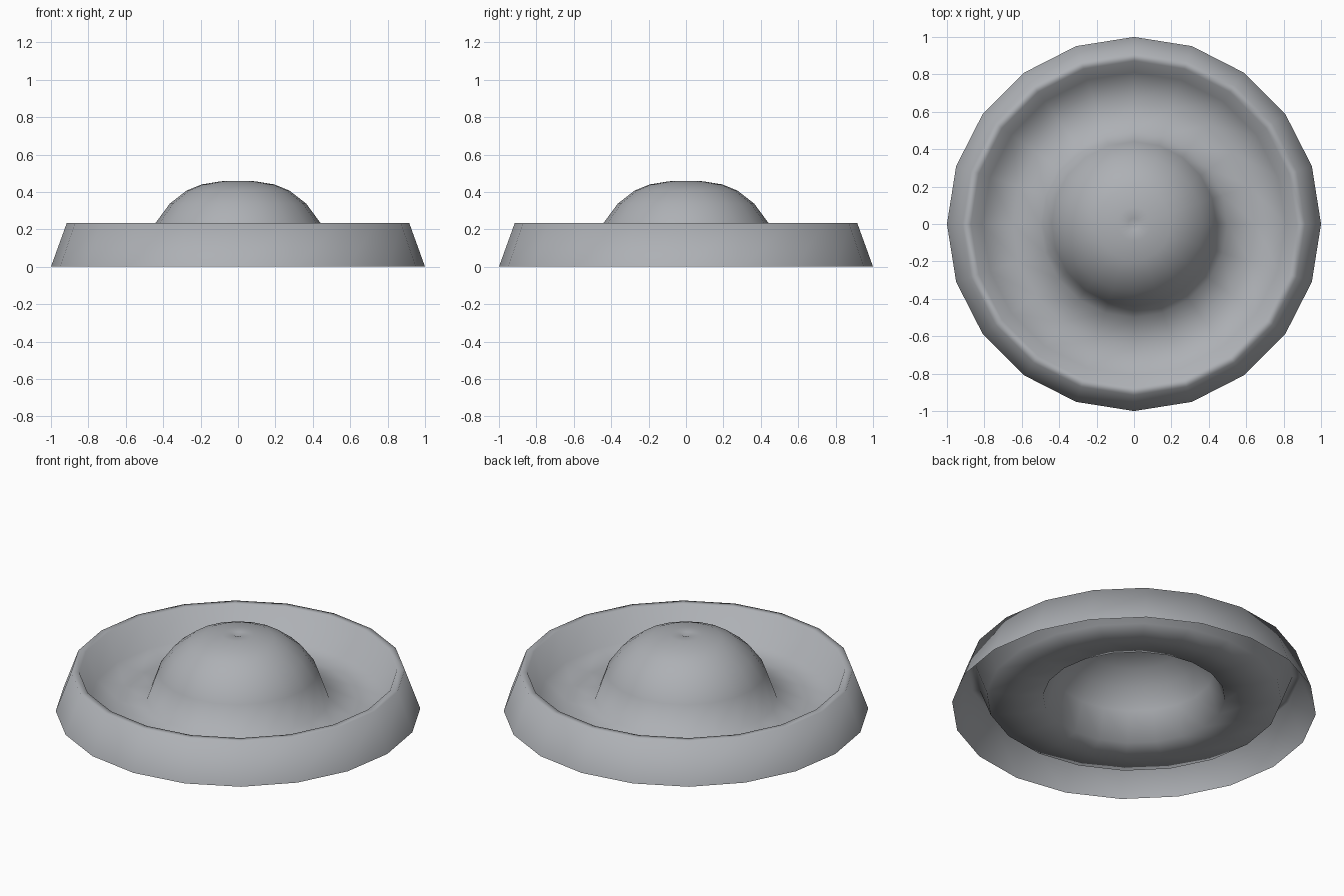
import bpy, math

if "Cube" in bpy.data.objects:
    bpy.data.objects.remove(bpy.data.objects["Cube"])

SIDES = 20
grey = bpy.data.materials.new("light grey")
grey.diffuse_color = (0.42, 0.435, 0.46, 1)
grey.use_nodes = True
grey.node_tree.nodes["Principled BSDF"].inputs["Base Color"].default_value = grey.diffuse_color


def lathe(name, profile):
    """Revolve (radius, z) points; a zero radius makes a single pole."""
    verts, rings, faces = [], [], []
    for r, z in profile:
        n = SIDES if r > 0 else 1
        rings.append([len(verts) + i for i in range(n)])
        for i in range(n):
            a = 2 * math.pi * i / SIDES
            verts.append((r * math.cos(a), r * math.sin(a), z))
    for a, b in zip(rings, rings[1:]):
        for i in range(SIDES):
            j = (i + 1) % SIDES
            if len(b) == 1:
                faces.append((a[i], a[j], b[0]))
            else:
                faces.append((a[i], a[j], b[j], b[i]))
    mesh = bpy.data.meshes.new(name)
    mesh.from_pydata(verts, [], faces)
    mesh.materials.append(grey)
    for p in mesh.polygons:
        p.use_smooth = True
    ob = bpy.data.objects.new(name, mesh)
    bpy.context.collection.objects.link(ob)
    return ob


# Open-bottomed shell: outer wall, rim, dish and central dome
lathe("dished_dome_shell", [
    (1.0, 0.0), (0.915, 0.235), (0.872, 0.235),      # wall and rim
    (0.81, 0.07), (0.65, 0.055), (0.5, 0.067),       # dish
    (0.44, 0.235), (0.365, 0.337), (0.275, 0.407),   # dome side
    (0.195, 0.44), (0.09, 0.457), (0.03, 0.458),     # dome top
    (0.0, 0.445),                                    # dimple
])
